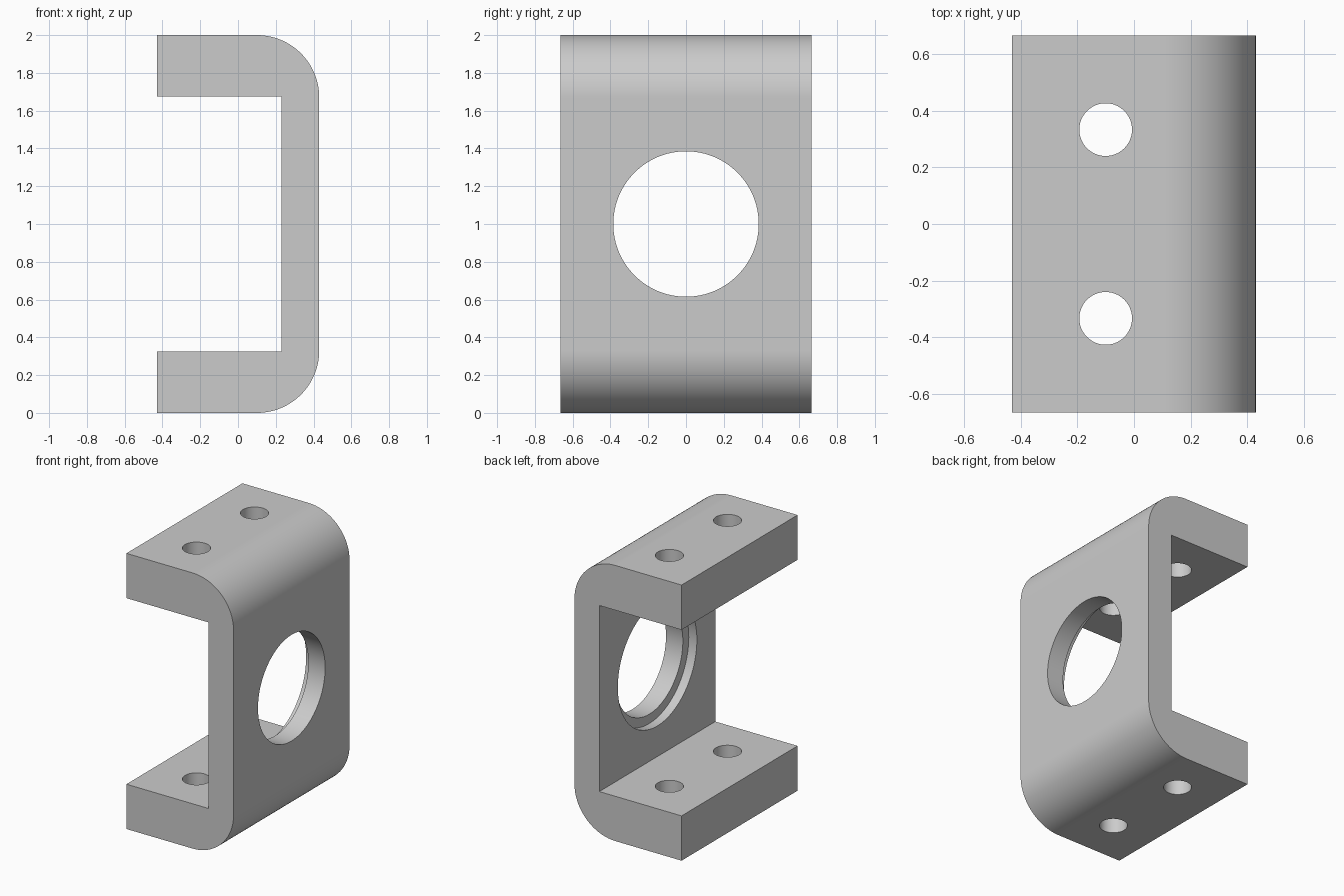
import bpy, bmesh, math
from mathutils import Matrix, Vector

cube = bpy.data.objects.get("Cube")
if cube:
    bpy.data.objects.remove(cube, do_unlink=True)

# Overall dimensions
X, Y, H = 0.43, 0.665, 2.0      # half depth, half width, height
FLANGE, WEB, BEND = 0.325, 0.2, 0.33

grey = bpy.data.materials.new("plain grey")
grey.use_nodes = True
grey.diffuse_color = (0.6, 0.6, 0.6, 1)
grey.node_tree.nodes["Principled BSDF"].inputs["Base Color"].default_value = grey.diffuse_color


def new_object(name, bm):
    bmesh.ops.recalc_face_normals(bm, faces=bm.faces)
    mesh = bpy.data.meshes.new(name)
    bm.to_mesh(mesh)
    bm.free()
    mesh.materials.append(grey)
    obj = bpy.data.objects.new(name, mesh)
    bpy.context.collection.objects.link(obj)
    return obj


def cutter(name, radius, length, centre, axis):
    bm = bmesh.new()
    turn = Vector((0, 0, 1)).rotation_difference(Vector(axis)).to_matrix().to_4x4()
    bmesh.ops.create_cone(bm, cap_ends=True, segments=96, radius1=radius, radius2=radius,
                          depth=length, matrix=Matrix.Translation(centre) @ turn)
    obj = new_object(name, bm)
    obj.hide_render = True
    return obj


def corner(z, start, steps=32):
    """Rounded outer corner, sweeping a quarter turn."""
    angles = [start + math.pi / 2 * i / steps for i in range(steps + 1)]
    return [(X - BEND + BEND * math.cos(a), z + BEND * math.sin(a)) for a in angles]


# C-shaped bracket profile, extruded across the width
profile = [(-X, 0)] + corner(BEND, -math.pi / 2) + corner(H - BEND, 0)
profile += [(-X, H), (-X, H - FLANGE), (X - WEB, H - FLANGE), (X - WEB, FLANGE), (-X, FLANGE)]
bm = bmesh.new()
face = bm.faces.new([bm.verts.new((x, -Y, z)) for x, z in profile])
extruded = bmesh.ops.extrude_face_region(bm, geom=[face])
bmesh.ops.translate(bm, vec=(0, 2 * Y, 0),
                    verts=[v for v in extruded["geom"] if isinstance(v, bmesh.types.BMVert)])
bracket = new_object("bracket", bm)

# Web bore with a shallow counterbore inside, and bolt holes through both flanges
cutters = [
    cutter("web_bore", 0.385, 0.6, (X - WEB / 2, 0, H / 2), (1, 0, 0)),
    cutter("counterbore", 0.453, 0.13, (X - WEB, 0, H / 2), (1, 0, 0)),
]
for side in (-1, 1):
    cutters.append(cutter("bolt_hole", 0.093, 3, (-0.1, side * 0.333, H / 2), (0, 0, 1)))

bpy.ops.object.select_all(action="DESELECT")
bracket.select_set(True)
bpy.context.view_layer.objects.active = bracket
for tool in cutters:
    cut = bracket.modifiers.new(tool.name, "BOOLEAN")
    cut.operation, cut.solver, cut.object = "DIFFERENCE", "EXACT", tool
    bpy.ops.object.modifier_apply(modifier=cut.name)
    bpy.data.objects.remove(tool, do_unlink=True)

# Smooth bends and bores, crisp edges, even flat faces
bpy.ops.object.shade_smooth_by_angle(angle=math.radians(30))
weighted = bracket.modifiers.new("even_shading", "WEIGHTED_NORMAL")
weighted.keep_sharp = True
